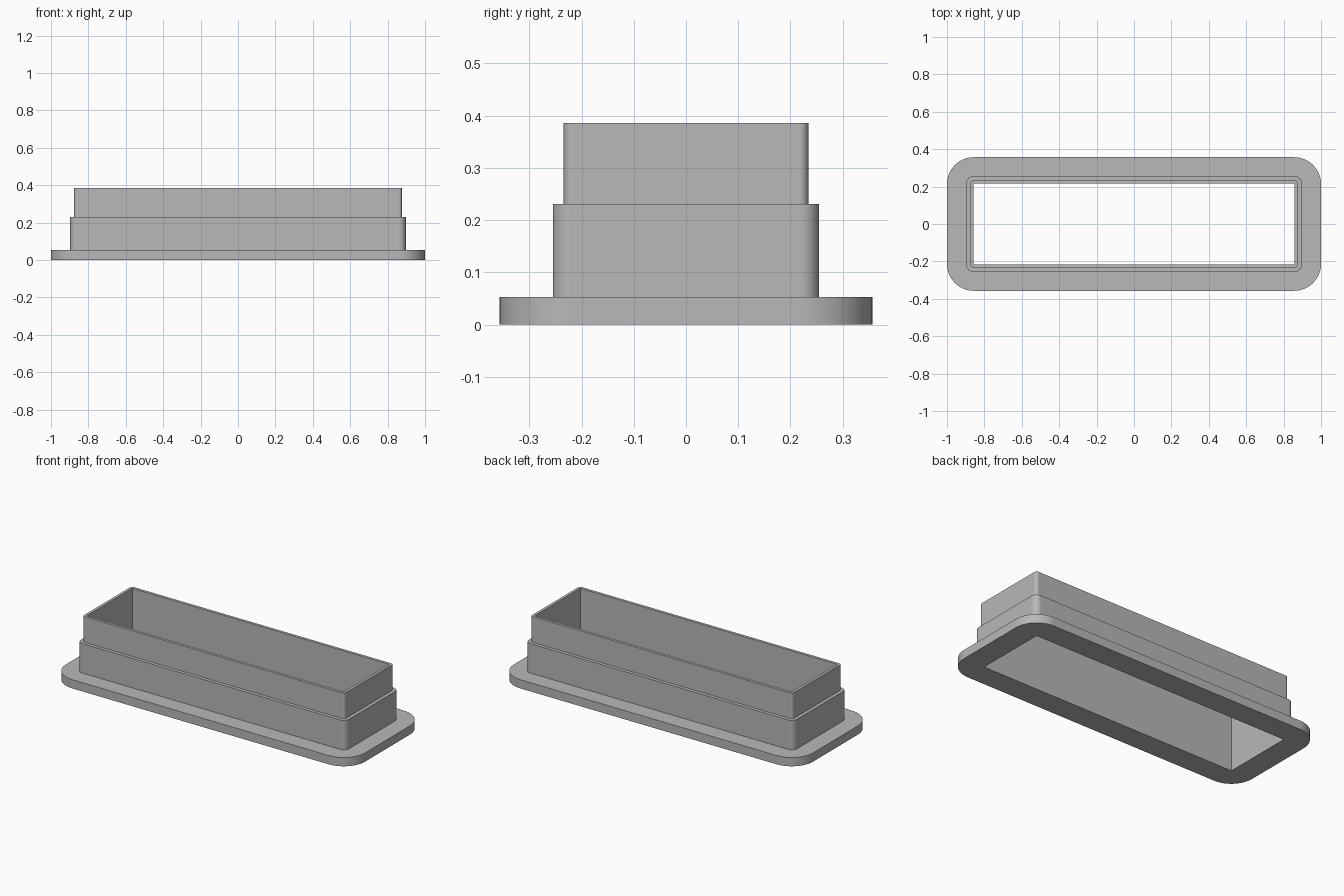
import bpy, bmesh
from math import cos, sin, pi

cube = bpy.data.objects.get("Cube")
if cube:
    bpy.data.objects.remove(cube, do_unlink=True)

SEG = 12  # segments per rounded corner
CORNERS = [(1, 1), (-1, 1), (-1, -1), (1, -1)]

grey = bpy.data.materials.new("plain grey")
grey.use_nodes = True
colour = (0.48, 0.48, 0.48, 1)
grey.diffuse_color = colour
grey.node_tree.nodes["Principled BSDF"].inputs["Base Color"].default_value = colour

bm = bmesh.new()


def rounded_loop(hx, hy, r, z):
    """Counter-clockwise rounded rectangle, SEG + 1 points per corner."""
    pts = []
    for k, (sx, sy) in enumerate(CORNERS):
        for i in range(SEG + 1):
            a = (k + i / SEG) * pi / 2
            pts.append(bm.verts.new((sx * (hx - r) + r * cos(a),
                                     sy * (hy - r) + r * sin(a), z)))
    return pts


def sharp_loop(hx, hy, z):
    return [bm.verts.new((sx * hx, sy * hy, z)) for sx, sy in CORNERS]


def bridge(a, b):
    """Join two loops with the same number of points."""
    n = len(a)
    for i in range(n):
        j = (i + 1) % n
        bm.faces.new((a[i], a[j], b[j], b[i]))


def rim(outer, inner):
    """Flat rim from a rounded loop to a sharp rectangular opening."""
    n = len(outer)
    for k in range(4):
        s = k * (SEG + 1)
        for i in range(s, s + SEG):
            bm.faces.new((outer[i], outer[i + 1], inner[k]))
        e = s + SEG
        bm.faces.new((outer[e], outer[(e + 1) % n], inner[(k + 1) % 4], inner[k]))


# Stepped outside: flange, lower collar, upper collar
# (half width, half depth, corner radius, bottom, top)
tiers = [(1.0, 0.357, 0.143, 0.0, 0.053),
         (0.897, 0.255, 0.036, 0.053, 0.231),
         (0.876, 0.234, 0.017, 0.231, 0.386)]
loops = []
for hx, hy, r, z0, z1 in tiers:
    loops += [rounded_loop(hx, hy, r, z0), rounded_loop(hx, hy, r, z1)]
for low, high in zip(loops, loops[1:]):
    bridge(low, high)

# Straight rectangular opening through the whole height
hole_bottom = sharp_loop(0.859, 0.217, 0.0)
hole_top = sharp_loop(0.859, 0.217, 0.386)
rim(loops[0], hole_bottom)
rim(loops[-1], hole_top)
bridge(hole_bottom, hole_top)

bmesh.ops.recalc_face_normals(bm, faces=bm.faces)
mesh = bpy.data.meshes.new("flanged_sleeve")
bm.to_mesh(mesh)
bm.free()
mesh.materials.append(grey)

sleeve = bpy.data.objects.new("flanged_sleeve", mesh)
bpy.context.collection.objects.link(sleeve)
bpy.ops.object.select_all(action="DESELECT")
sleeve.select_set(True)
bpy.context.view_layer.objects.active = sleeve
bpy.ops.object.shade_smooth_by_angle(angle=pi / 6)

# Keep the broad walls evenly flat beside the rounded corners
weighted = sleeve.modifiers.new("flat_walls", "WEIGHTED_NORMAL")
weighted.keep_sharp = True
